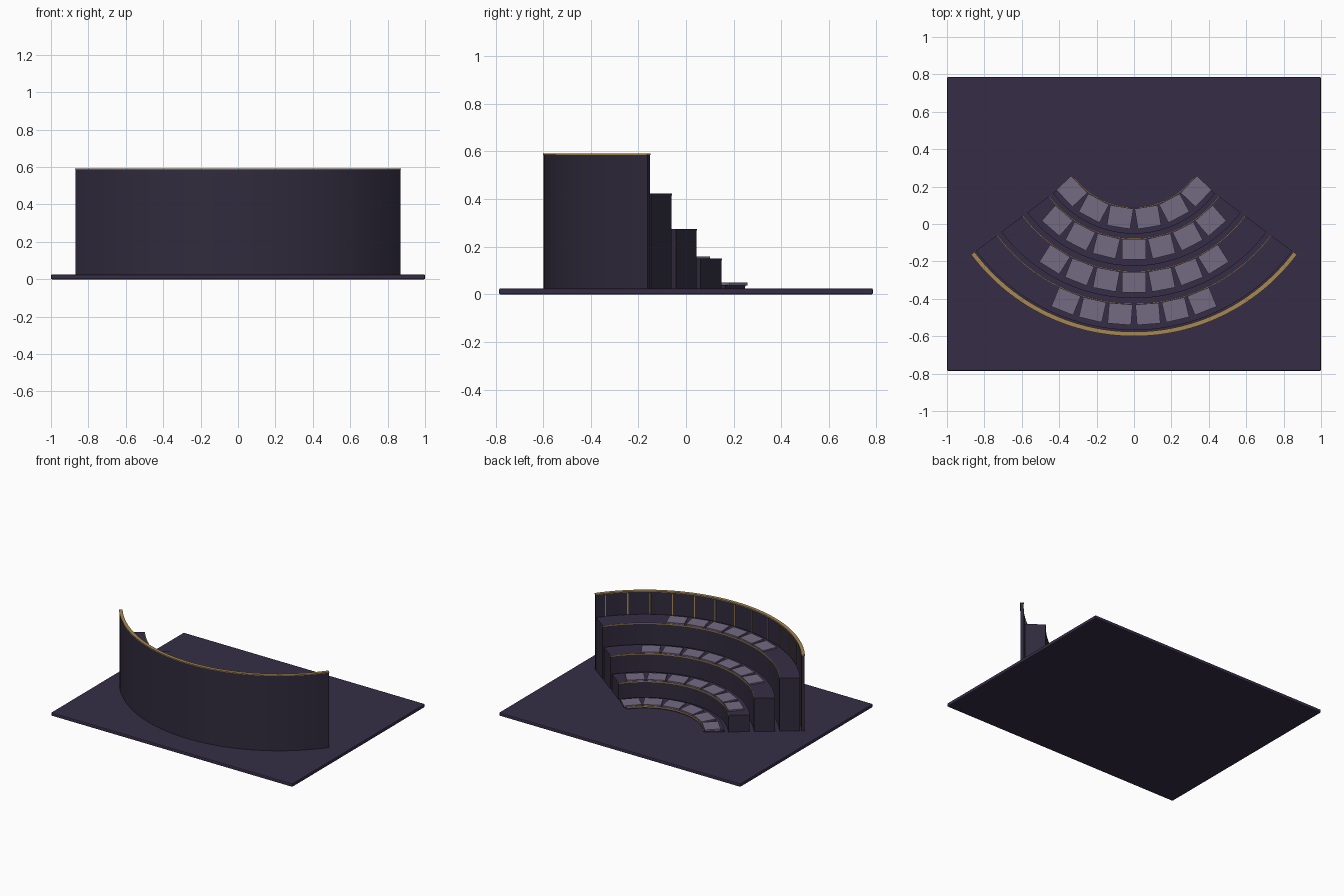
import bpy, bmesh, math
from mathutils import Matrix

if "Cube" in bpy.data.objects:
    bpy.data.objects.remove(bpy.data.objects["Cube"])

CY = 0.488                    # centre of all the arcs, on the y axis
HALF = math.radians(53.2)     # half of the sweep
BASE_TOP = 0.025


def material(name, rgb):
    m = bpy.data.materials.new(name)
    m.diffuse_color = (*rgb, 1)
    m.use_nodes = True
    m.node_tree.nodes["Principled BSDF"].inputs["Base Color"].default_value = m.diffuse_color
    return m


PLUM = material("dark plum", (0.037, 0.027, 0.062))
CHARCOAL = material("charcoal violet", (0.030, 0.024, 0.046))
MAUVE = material("seat mauve", (0.175, 0.145, 0.225))
GOLD = material("dull gold", (0.39, 0.25, 0.085))


def finish(name, bm, mats, smooth=False):
    bmesh.ops.recalc_face_normals(bm, faces=bm.faces)
    me = bpy.data.meshes.new(name)
    bm.to_mesh(me)
    bm.free()
    for m in mats:
        me.materials.append(m)
    ob = bpy.data.objects.new(name, me)
    bpy.context.collection.objects.link(ob)
    if smooth:
        bpy.ops.object.select_all(action='DESELECT')
        ob.select_set(True)
        bpy.context.view_layer.objects.active = ob
        bpy.ops.object.shade_smooth_by_angle(angle=math.radians(30))
    return ob


def arc_block(name, r0, r1, z0, z1, mats, segs=48):
    """Rectangular section swept along the arc; second material goes on top."""
    bm = bmesh.new()
    rings = []
    for i in range(segs + 1):
        a = -HALF + 2 * HALF * i / segs
        rings.append([bm.verts.new((r * math.sin(a), CY - r * math.cos(a), z))
                      for r, z in ((r0, z0), (r1, z0), (r1, z1), (r0, z1))])
    for p, q in zip(rings, rings[1:]):
        for k in range(4):
            f = bm.faces.new((p[k], p[(k + 1) % 4], q[(k + 1) % 4], q[k]))
            f.material_index = 1 if k == 2 and len(mats) > 1 else 0
    bm.faces.new(rings[0])
    bm.faces.new(rings[-1][::-1])
    return finish(name, bm, mats, True)


def polar_boxes(name, angles, r, z, size, mat):
    """Boxes facing the arc centre, resting at height z."""
    bm = bmesh.new()
    for a in angles:
        place = (Matrix.Translation((0, CY, z + size[2] / 2))
                 @ Matrix.Rotation(a, 4, 'Z')
                 @ Matrix.Translation((0, -r, 0))
                 @ Matrix.Diagonal((*size, 1)))
        bmesh.ops.create_cube(bm, size=1, matrix=place)
    return finish(name, bm, [mat])


def spread(count, pitch):
    return [(i - (count - 1) / 2) * pitch for i in range(count)]


# Floor slab with softened edges
bm = bmesh.new()
bmesh.ops.create_cube(bm, size=1, matrix=Matrix.Translation((0, 0, BASE_TOP / 2))
                      @ Matrix.Diagonal((2, 1.57, BASE_TOP, 1)))
bmesh.ops.bevel(bm, geom=bm.edges[:], offset=0.006, segments=2,
                profile=0.5, affect='EDGES')
finish("floor_slab", bm, [PLUM])

# Curved tiers, each with a gold nosing and a row of seat pads
tiers = [(0.400, 0.540, 0.040, 6), (0.567, 0.712, 0.150, 7),
         (0.742, 0.885, 0.275, 7), (0.915, 1.055, 0.423, 6)]
for n, (r0, r1, top, seats) in enumerate(tiers, 1):
    arc_block(f"tier_{n}", r0, r1, BASE_TOP - 0.005, top, [CHARCOAL, PLUM])
    arc_block(f"tier_nosing_{n}", r0 - 0.003, r0 + 0.001, top - 0.007, top + 0.0005, [GOLD])
    rs = r0 + 0.057
    polar_boxes(f"seat_row_{n}", spread(seats, 0.149 / rs), rs, top - 0.002,
                (0.126, 0.110, 0.012), MAUVE)

# Tall curved screen wall with gold cap and slim gold slats on the inside
arc_block("screen_wall", 1.066, 1.086, BASE_TOP - 0.005, 0.586, [CHARCOAL, PLUM])
arc_block("wall_cap", 1.064, 1.088, 0.586, 0.592, [GOLD])
polar_boxes("wall_slats", spread(13, math.radians(8.25)), 1.064, BASE_TOP,
            (0.007, 0.006, 0.555), GOLD)
